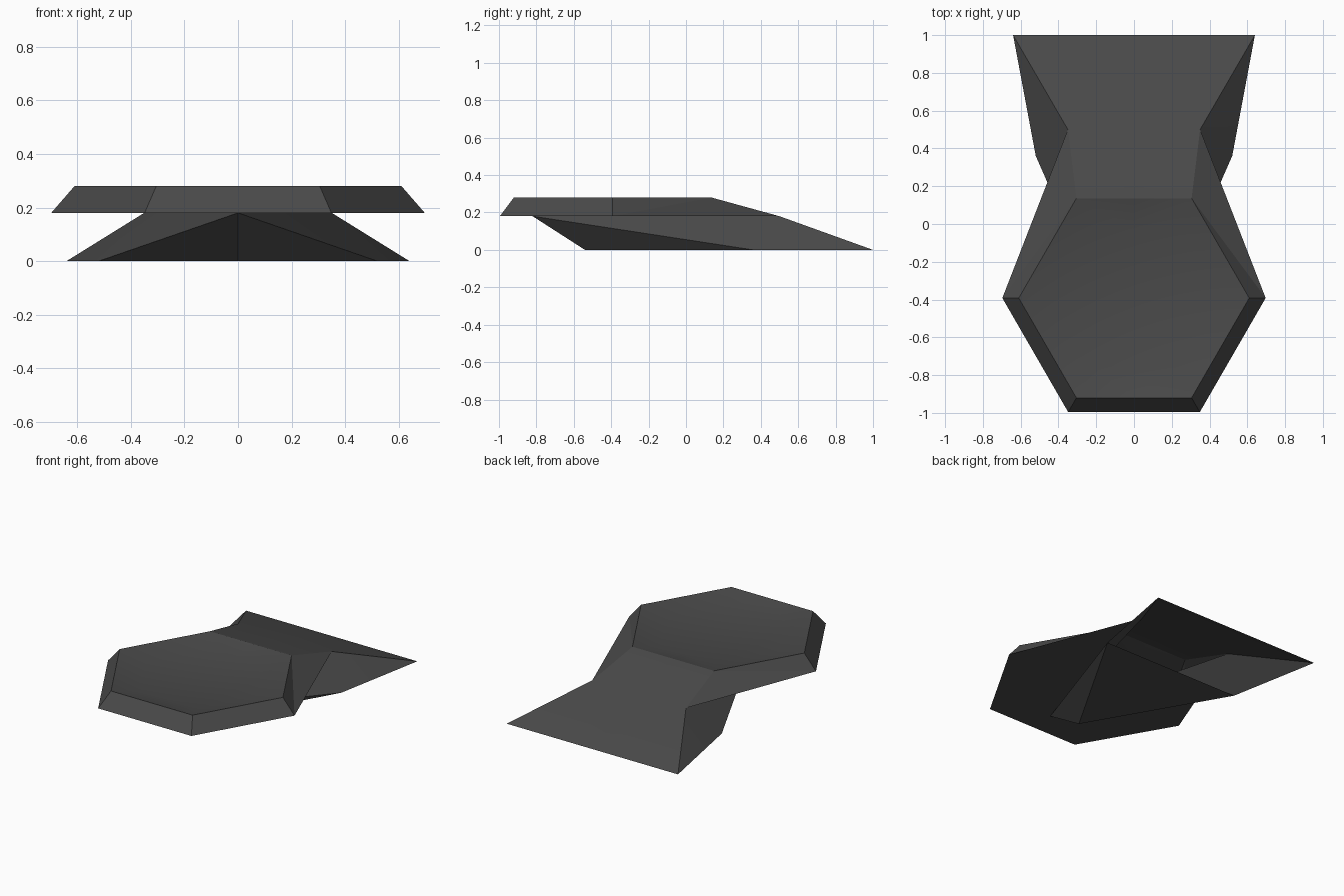
import bpy, math

if "Cube" in bpy.data.objects:
    bpy.data.objects.remove(bpy.data.objects["Cube"])

grey = bpy.data.materials.new("dark grey")
grey.diffuse_color = (0.068, 0.068, 0.068, 1)
grey.use_nodes = True
grey.node_tree.nodes["Principled BSDF"].inputs["Base Color"].default_value = grey.diffuse_color


def mirrored_part(name, points, faces):
    """Build the +x half from named points and mirror it across x = 0."""
    keys = list(points)
    mesh = bpy.data.meshes.new(name)
    mesh.from_pydata([points[k] for k in keys], [],
                     [[keys.index(k) for k in f.split()] for f in faces])
    mesh.materials.append(grey)
    obj = bpy.data.objects.new(name, mesh)
    bpy.context.collection.objects.link(obj)
    mod = obj.modifiers.new("mirror", 'MIRROR')
    mod.use_clip = True
    bpy.ops.object.select_all(action='DESELECT')
    obj.select_set(True)
    bpy.context.view_layer.objects.active = obj
    bpy.ops.object.modifier_apply(modifier=mod.name)
    bpy.ops.object.shade_smooth_by_angle(angle=math.radians(20))
    return obj


def half_hex(tag, r, z, y=-0.392):
    """Right half of a hexagon: front mid, front, side, back, back mid."""
    h = r * math.sqrt(3) / 2
    return {tag + "0": (0, y - h, z), tag + "1": (r / 2, y - h, z),
            tag + "2": (r, y, z), tag + "3": (r / 2, y + h, z),
            tag + "4": (0, y + h, z)}


# hexagonal tray with a shallow basin; its rear edge is drawn out as a ramp
tray = {**half_hex("o", 0.697, 0.18), **half_hex("r", 0.61, 0.28),
        **half_hex("i", 0.42, 0.24)}
tray["o3"], tray["o4"] = (0.35, 0.5, 0.18), (0, 0.5, 0.18)
tray.update(apex=(0, -0.82, 0.18), t3=(0.64, 1, 0), t4=(0, 1, 0))
faces = ["o0 o1 r1 r0", "o1 o2 r2 r1",            # outer bevel
         "o2 r3 r2", "o2 o3 r3",                  # rear flank
         "o3 o4 r4 r3", "o3 t3 t4 o4",            # ramp
         "i0 i1 i2 i3 i4",                        # basin floor
         "apex o1 o0", "apex o3 o2 o1"]           # underside
faces += [f"r{k} r{k+1} i{k+1} i{k}" for k in range(4)]  # basin slope
mirrored_part("hex_tray", tray, faces)

# tapering keel below, open underneath at the back
keel = dict(apex=(0, -0.82, 0.18), nose=(0, -0.54, 0), mid=(0, 0.36, 0),
            side=(0.52, 0.36, 0), tail=(0.64, 1, 0), top=(0.35, 0.5, 0.18))
mirrored_part("keel", keel, ["apex nose side", "apex side top",
                             "side tail top", "nose mid side"])
